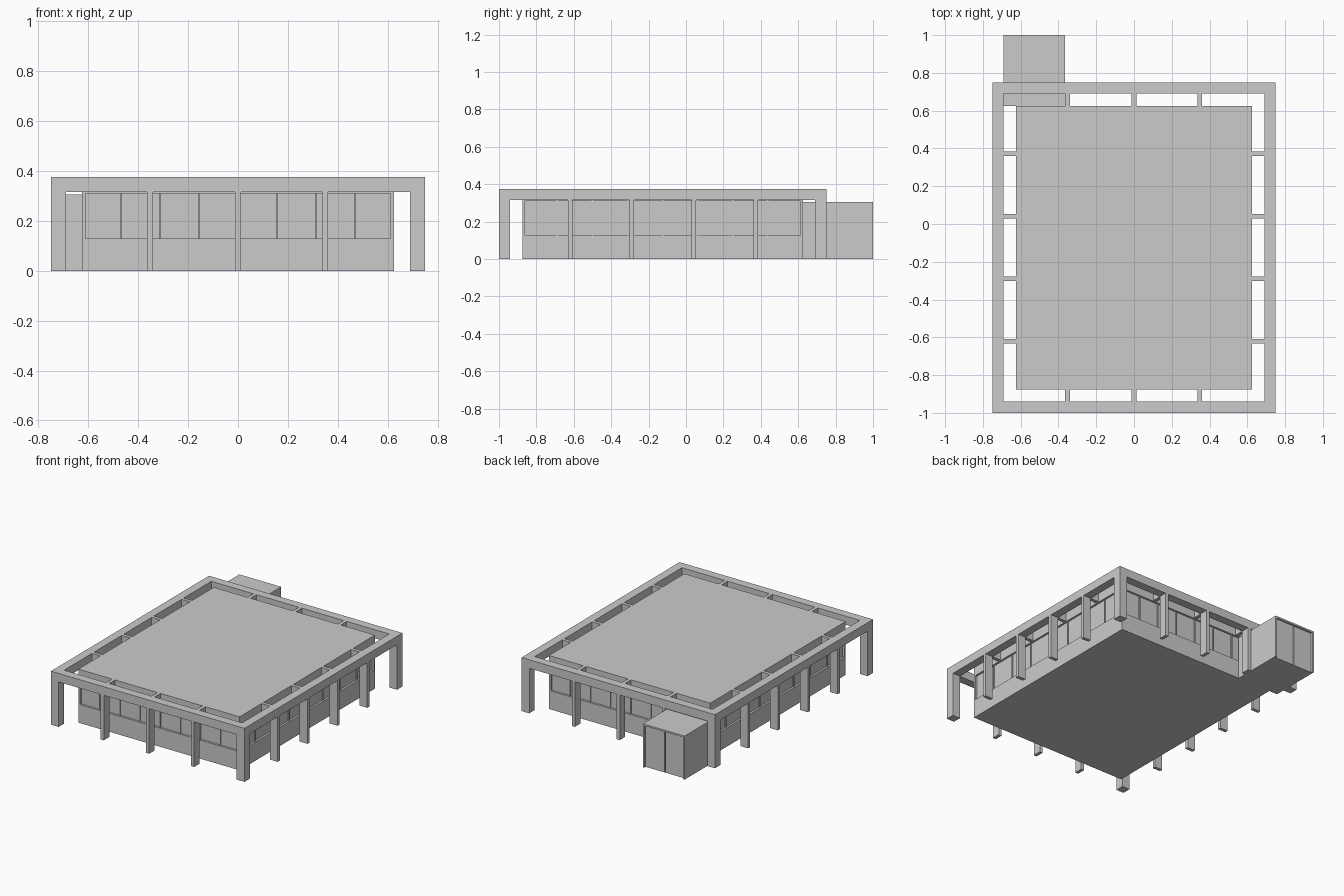
import bpy, bmesh

if "Cube" in bpy.data.objects:
    bpy.data.objects.remove(bpy.data.objects["Cube"])


def boxes(name, spans):
    """One object made of boxes given as (x0, x1, y0, y1, z0, z1)."""
    bm = bmesh.new()
    for x0, x1, y0, y1, z0, z1 in spans:
        vs = bmesh.ops.create_cube(bm, size=1)["verts"]
        for v in vs:
            v.co.x = x1 if v.co.x > 0 else x0
            v.co.y = y1 if v.co.y > 0 else y0
            v.co.z = z1 if v.co.z > 0 else z0
    me = bpy.data.meshes.new(name)
    bm.to_mesh(me)
    bm.free()
    ob = bpy.data.objects.new(name, me)
    bpy.context.collection.objects.link(ob)
    return ob


def prism(name, outer, inner, z0, z1):
    """Rectangular ring: outer and inner are (x0, x1, y0, y1)."""
    bm = bmesh.new()

    def loop(r, z):
        a, b, c, d = r
        return [bm.verts.new(p) for p in ((a, c, z), (b, c, z), (b, d, z), (a, d, z))]
    loops = [loop(outer, z0), loop(outer, z1), loop(inner, z1), loop(inner, z0)]
    for k in range(4):
        p, q = loops[k], loops[(k + 1) % 4]
        for i in range(4):
            j = (i + 1) % 4
            bm.faces.new((p[i], p[j], q[j], q[i]))
    bmesh.ops.recalc_face_normals(bm, faces=bm.faces)
    me = bpy.data.meshes.new(name)
    bm.to_mesh(me)
    bm.free()
    ob = bpy.data.objects.new(name, me)
    bpy.context.collection.objects.link(ob)


X, Y0, Y1, TOP, BEAM = 0.75, -1.0, 0.75, 0.375, 0.315   # outer colonnade
W = 0.06                                                # beam width
CX, C0, C1 = 0.625, -0.875, 0.625                       # inner hall
POST = 0.012                                            # half post width
XS = (-0.352, 0.0, 0.348)
YS = (-0.62, -0.29, 0.042, 0.372)

# Roof ring beam
prism("ring_beam", (-X, X, Y0, Y1), (-X + W, X - W, Y0 + W, Y1 - W), BEAM, TOP)

# Corner columns
boxes("corner_columns", [(x, x + W, y, y + W, 0, BEAM)
                         for x in (-X, X - W) for y in (Y0, Y1 - W)])

# Slim posts and the ribs tying the ring to the hall
posts, ribs = [], []
for x in XS:
    a, b = x - POST, x + POST
    posts += [(a, b, Y0, Y0 + W, 0, BEAM), (a, b, Y1 - W, Y1, 0, BEAM)]
    ribs += [(a, b, Y0 + W, C0, BEAM, TOP), (a, b, C1, Y1 - W, BEAM, TOP)]
for y in YS:
    a, b = y - POST, y + POST
    posts += [(-X, -X + W, a, b, 0, BEAM), (X - W, X, a, b, 0, BEAM)]
    ribs += [(-X + W, -CX, a, b, BEAM, TOP), (CX, X - W, a, b, BEAM, TOP)]
boxes("slim_posts", posts)
boxes("roof_ribs", ribs)

# Hall: plinth wall, recessed glazing band, roof slab
SILL, HEAD, IN = 0.13, 0.31, 0.014
boxes("hall_base", [(-CX, CX, C0, C1, 0, SILL)])
boxes("hall_glazing", [(-CX + IN, CX - IN, C0 + IN, C1 - IN, SILL, HEAD)])
boxes("hall_roof", [(-CX, CX, C0, C1, HEAD, TOP)])
boxes("hall_corners", [(x, x + IN, y, y + IN, SILL, HEAD)
                       for x in (-CX, CX - IN) for y in (C0, C1 - IN)])

# Window mullions
bars, N, m, d = [], 8, 0.004, 0.007
for i in range(1, N):
    x = -CX + 2 * CX * i / N
    y = C0 + (C1 - C0) * i / N
    bars += [(x - m, x + m, C0 + d, C0 + IN, SILL, HEAD),
             (x - m, x + m, C1 - IN, C1 - d, SILL, HEAD),
             (-CX + d, -CX + IN, y - m, y + m, SILL, HEAD),
             (CX - IN, CX - d, y - m, y + m, SILL, HEAD)]
boxes("window_mullions", bars)

# Entrance porch at the back: side walls, roof, floor and double doors
A0, A1, B1, H, T = -0.69, -0.365, 1.0, 0.305, 0.012
boxes("porch_body", [(A0, A1, C1, B1 - 0.025, 0, H)])
boxes("porch_frame", [(A0, A0 + T, B1 - 0.025, B1, 0, H),
                      (A1 - T, A1, B1 - 0.025, B1, 0, H),
                      (A0 + T, A1 - T, B1 - 0.025, B1, H - T, H)])
mid = (A0 + A1) / 2
boxes("porch_doors", [(A0 + T, mid - 0.004, B1 - 0.025, B1 - 0.015, 0, H - T),
                      (mid + 0.004, A1 - T, B1 - 0.025, B1 - 0.015, 0, H - T)])
